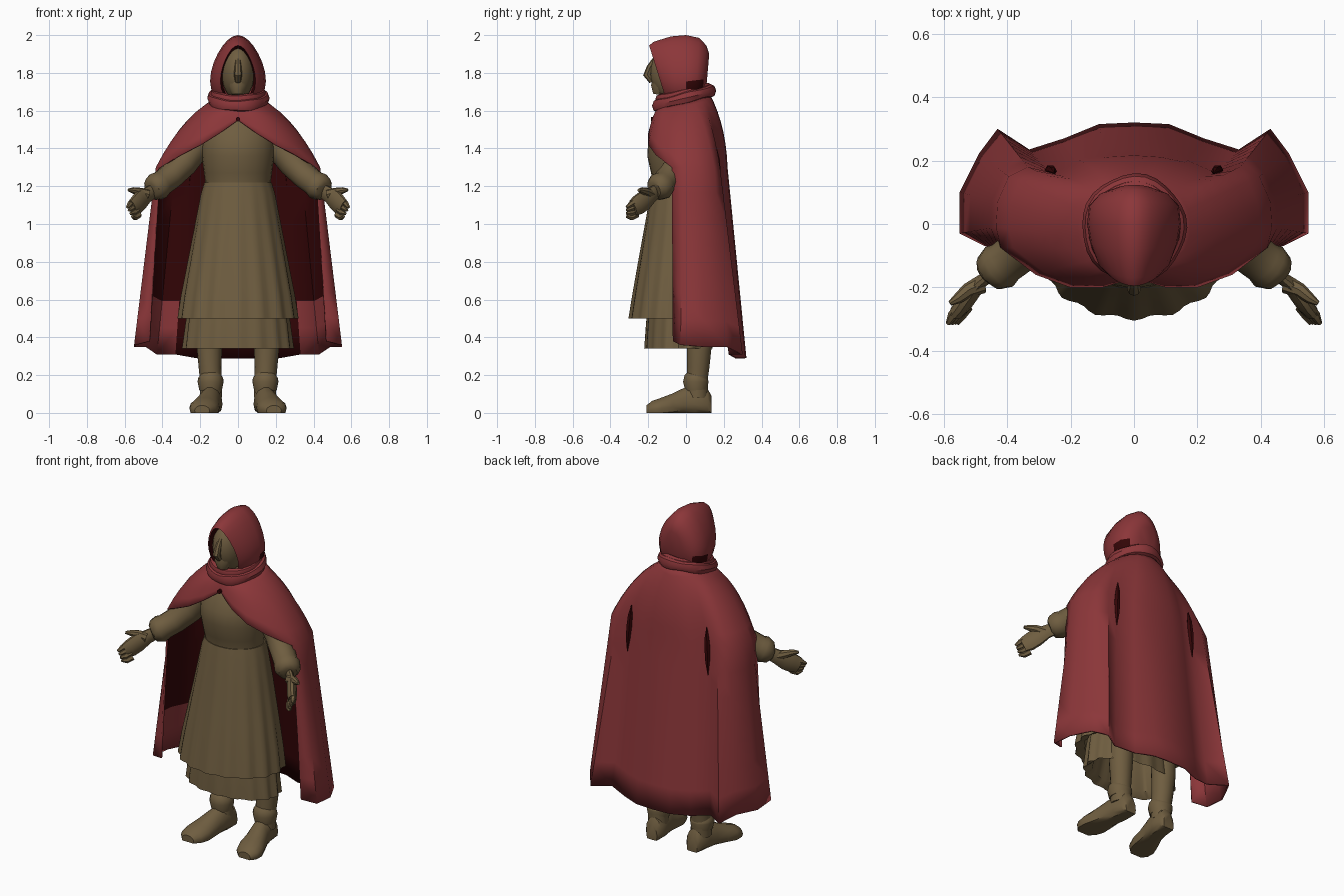
import bpy, bmesh, math
from mathutils import Vector

if "Cube" in bpy.data.objects:
    bpy.data.objects.remove(bpy.data.objects["Cube"])


def material(name, rgb):
    m = bpy.data.materials.new(name)
    m.diffuse_color = (*rgb, 1)
    m.use_nodes = True
    m.node_tree.nodes["Principled BSDF"].inputs["Base Color"].default_value = m.diffuse_color
    return m


BROWN = material("brown cloth", (0.158, 0.11, 0.051))
RED = material("red cloth", (0.26, 0.037, 0.041))
DARK = material("dark red lining", (0.033, 0.0015, 0.002))


def finish(name, bm, mats, angle=40):
    me = bpy.data.meshes.new(name)
    bm.to_mesh(me)
    bm.free()
    ob = bpy.data.objects.new(name, me)
    bpy.context.collection.objects.link(ob)
    for m in mats:
        me.materials.append(m)
    bpy.ops.object.select_all(action='DESELECT')
    ob.select_set(True)
    bpy.context.view_layer.objects.active = ob
    bpy.ops.object.shade_smooth_by_angle(angle=math.radians(angle))
    return ob


def loft(name, rings, mats, caps=(True, True), dark=None, angle=40):
    """Skin a list of closed rings; dark(row, centre) picks the second colour."""
    bm = bmesh.new()
    rows = [[bm.verts.new(p) for p in r] for r in rings]
    n = len(rows[0])
    for k, (a, b) in enumerate(zip(rows, rows[1:])):
        for i in range(n):
            j = (i + 1) % n
            f = bm.faces.new((a[i], a[j], b[j], b[i]))
            if dark and dark(k, f.calc_center_median()):
                f.material_index = 1
    if caps[0]:
        bm.faces.new(rows[0])
    if caps[1]:
        bm.faces.new(rows[-1])
    bmesh.ops.recalc_face_normals(bm, faces=bm.faces)
    return finish(name, bm, mats, angle)


def tube(name, pts, mat, n=12, flat=1.0):
    """Round limb through (x, y, z, radius) points; flat squashes it."""
    ps = [Vector(p[:3]) for p in pts]
    whole = (ps[-1] - ps[0]).normalized()
    ref = Vector((0, 1, 0)) if abs(whole.z) > .8 else Vector((0, 0, 1))
    rings = []
    for i, p in enumerate(ps):
        d = (ps[min(i + 1, len(ps) - 1)] - ps[max(i - 1, 0)]).normalized()
        side = d.cross(ref).normalized()
        up = side.cross(d)
        r = pts[i][3]
        rings.append([p + side * (r * flat * math.cos(t)) + up * (r * math.sin(t))
                      for t in (2 * math.pi * k / n for k in range(n))])
    return loft(name, rings, [mat])


def body_ring(z, hw, yf, yb, amp=0.0, n=24, pleats=12):
    """Horizontal oval with optional pleats."""
    out = []
    for k in range(n):
        t = 2 * math.pi * k / n
        s = 1 + amp * math.cos(pleats * t)
        out.append((hw * s * math.cos(t),
                    (yf + yb) / 2 + (yb - yf) / 2 * s * math.sin(t), z))
    return out


# bodice
loft("bodice", [body_ring(*r) for r in (
    (1.16, .175, -.17, .12), (1.21, .172, -.17, .11), (1.27, .18, -.185, .11),
    (1.36, .192, -.205, .12), (1.44, .195, -.20, .13), (1.52, .19, -.155, .13),
    (1.60, .14, -.10, .11), (1.68, .06, -.08, .06))], [BROWN])

# pleated skirt and underskirt
loft("skirt", [body_ring(*r, n=80, pleats=16) for r in (
    (1.22, .178, -.176, .12, .0), (1.16, .195, -.188, .13, .006),
    (1.0, .225, -.215, .15, .012), (.8, .262, -.25, .165, .018),
    (.62, .295, -.28, .175, .024), (.50, .312, -.298, .18, .028),
    (.52, .27, -.24, .15, .02))], [BROWN], (True, False))
loft("underskirt", [body_ring(*r, n=80, pleats=16) for r in (
    (.62, .25, -.19, .12, .01), (.48, .272, -.208, .13, .02),
    (.34, .288, -.216, .135, .03), (.37, .25, -.18, .11, .02),
    (.60, .2, -.14, .1, .0))], [BROWN], (True, True))

# face with nose and chin
bpy.ops.mesh.primitive_uv_sphere_add(segments=20, ring_count=14, location=(0, -.075, 1.80))
face = bpy.context.object
face.name = "face"
face.scale = (.088, .115, .145)
face.data.materials.append(BROWN)
bpy.ops.object.shade_smooth_by_angle(angle=math.radians(40))
tube("nose", [(0, -.165, 1.87, .014), (0, -.19, 1.83, .018),
              (0, -.205, 1.79, .022), (0, -.18, 1.755, .016)], BROWN, 8)
tube("chin", [(0, -.12, 1.76, .06), (0, -.14, 1.72, .05), (0, -.145, 1.685, .03)], BROWN, 10)


# hood: rings from the inner rim over the head to the back
def hood_ring(y_top, y_bot, hw, z0, z1, n=24):
    out = []
    for k in range(n):
        t = 2 * math.pi * k / n
        s = math.sin(t)
        x = hw * math.cos(t) * (1 - .27 * s)     # narrower towards the top
        out.append((x, y_bot + (y_top - y_bot) * (s + 1) / 2,
                    (z0 + z1) / 2 + (z1 - z0) / 2 * s))
    return out


def hood_gap(k, c):
    return k == 0 or (k in (4, 5) and 1.69 < c.z < 1.755)


loft("hood", [hood_ring(*r) for r in (
    (-.11, -.07, .077, 1.65, 1.925), (-.195, -.10, .09, 1.64, 1.945),
    (-.17, -.09, .11, 1.635, 1.965), (-.08, -.05, .133, 1.62, 1.993),
    (0, 0, .143, 1.61, 2.0), (.07, .05, .137, 1.63, 1.985),
    (.108, .085, .105, 1.66, 1.945), (.123, .11, .05, 1.75, 1.90))],
    [RED, DARK], (False, True), hood_gap)


# gathered collar, higher at the back
def collar(name, rx, ry, minor, zc, tilt):
    bm = bmesh.new()
    n, m = 28, 8
    rows = []
    for i in range(n):
        a = 2 * math.pi * i / n
        w = minor * (1 + .12 * math.sin(5 * a + 1))      # uneven folds
        rows.append([bm.verts.new((
            (rx + w * math.cos(b)) * math.cos(a),
            -.012 + (ry + w * math.cos(b)) * math.sin(a),
            zc + tilt * math.sin(a) + 1.15 * w * math.sin(b)))
            for b in (2 * math.pi * j / m for j in range(m))])
    for i in range(n):
        p, q = rows[i], rows[(i + 1) % n]
        for j in range(m):
            bm.faces.new((p[j], q[j], q[(j + 1) % m], p[(j + 1) % m]))
    bmesh.ops.recalc_face_normals(bm, faces=bm.faces)
    finish(name, bm, [RED])


collar("collar", .135, .14, .03, 1.665, .04)
collar("collar_fold", .125, .13, .022, 1.69, .03)

# cloak: half outline of the shoulder hem and of the floor hem
HEM = [(0, -.17, 1.55), (.10, -.20, 1.48), (.20, -.20, 1.42), (.31, -.16, 1.365),
       (.42, -.075, 1.30), (.435, -.01, 1.3), (.43, .07, 1.3), (.395, .15, 1.3),
       (.335, .18, 1.3), (.26, .16, 1.3), (.17, .20, 1.3), (.09, .215, 1.3), (0, .22, 1.3)]
FLOOR = [(.47, -.07, .38), (.55, -.03, .36), (.55, .10, .35), (.49, .22, .35),
         (.43, .30, .31), (.33, .235, .31), (.22, .27, .29), (.11, .315, .29), (0, .32, .29)]
CORNER, UP, DOWN = 4, 7, 7


def cloak_column(i):
    a = math.pi * (i / (len(HEM) - 1) - .5)
    neck = Vector((.13 * math.cos(a) if 0 < i < 12 else 0, -.01 + .135 * math.sin(a),
                   1.655 + .035 * math.sin(a)))
    hem = Vector(HEM[i])
    w = min(1, hem.x / .25)
    bulge = Vector((.02 * w, .04 * max(0, math.sin(a)), .03 + .065 * w))
    col = []
    for k in range(UP + 1):
        t = k / UP
        col.append(neck.lerp(hem, t) + 2 * t * (1 - t) * bulge)
    if i >= CORNER:
        end = Vector(FLOOR[i - CORNER])
        col += [hem.lerp(end, k / DOWN) for k in range(1, DOWN + 1)]
    return col


half = [cloak_column(i) for i in range(len(HEM))]
mirrored = [[Vector((-p.x, p.y, p.z)) for p in c] for c in half[1:-1]]
columns = half + mirrored[::-1]
bm = bmesh.new()
cols = [[bm.verts.new(p) for p in c] for c in columns]
for i, a in enumerate(cols):
    b = cols[(i + 1) % len(cols)]
    for k in range(min(len(a), len(b)) - 1):
        f = bm.faces.new((a[k], a[k + 1], b[k + 1], b[k]))
        c = f.calc_center_median()
        if c.z < .6 and abs(c.x) > .36:
            f.material_index = 2              # lining turns red at the lower sides
bmesh.ops.recalc_face_normals(bm, faces=bm.faces)
if max(bm.faces, key=lambda f: f.calc_center_median().y).normal.y < 0:
    bmesh.ops.reverse_faces(bm, faces=bm.faces)
cloak = finish("cloak", bm, [RED, DARK, RED, RED], 50)
lining = cloak.modifiers.new("lining", 'SOLIDIFY')
lining.thickness = .01
lining.offset = -1
lining.material_offset = 1

# clasp at the throat
tube("clasp", [(0, -.165, 1.555, .012), (0, -.185, 1.555, .012)], DARK, 8)

# arms, hands and boots, one set per side
for s, side in ((-1, "left"), (1, "right")):
    def T(name, pts, n=12, flat=1.0, mat=BROWN):
        tube(f"{side}_{name}", [(s * x, y, z, r) for x, y, z, r in pts], mat, n, flat)

    # dark slit in the cloak's back fold
    T("fold_slit", [(.252, .162, 1.40, .002), (.257, .167, 1.34, .014),
                    (.262, .168, 1.27, .018), (.266, .173, 1.2, .014),
                    (.27, .176, 1.12, .002)], 6, 1.0, DARK)
    T("sleeve", [(.13, .0, 1.50, .07), (.21, -.01, 1.42, .078), (.29, -.03, 1.32, .076),
                 (.36, -.085, 1.25, .07), (.405, -.12, 1.215, .068), (.425, -.135, 1.20, .076),
                 (.455, -.155, 1.185, .062), (.465, -.165, 1.18, .04)])
    T("palm", [(.44, -.15, 1.18, .038), (.48, -.18, 1.155, .042), (.515, -.22, 1.125, .055),
               (.54, -.255, 1.10, .054), (.56, -.28, 1.085, .045)], 10, .5)
    for k in range(4):
        z = 1.122 - .024 * k
        x = .55 - .009 * k
        T(f"finger_{k + 1}", [(x, -.26, z, .017), (x + .022, -.289, z - .016, .016),
                              (x + .036, -.314, z - .034 + .008 * k, .008)], 6)
    T("thumb", [(.48, -.19, 1.155, .03), (.525, -.21, 1.17, .023),
                (.555, -.235, 1.178, .017), (.58, -.25, 1.18, .008)], 8)

    T("leg", [(.145, .07, .55, .07), (.152, .07, .36, .068), (.148, .065, .24, .06),
              (.145, .06, .19, .058), (.143, .06, .08, .058)], 14)
    T("boot_cuff", [(.145, .06, .20, .056), (.145, .055, .185, .066),
                    (.145, .052, .165, .069), (.145, .055, .12, .06)], 14)
    # foot: (y, centre x, half width, height) from heel to toe
    rings = []
    for y, cx, w, h in ((.135, .135, .035, .09), (.115, .136, .052, .13), (.05, .14, .058, .15),
                        (-.01, .15, .06, .135), (-.07, .165, .07, .105),
                        (-.13, .178, .08, .082), (-.18, .186, .07, .064), (-.21, .19, .04, .04)):
        ring = []
        for k in range(14):
            t = 2 * math.pi * k / 14
            c, v = math.cos(t), math.sin(t)
            zz = h * (.3 + .7 * v) if v > 0 else max(0, h * .3 + .06 * v)
            ring.append((s * (cx + w * c), y, zz))
        rings.append(ring)
    loft(f"{side}_foot", rings, [BROWN])
